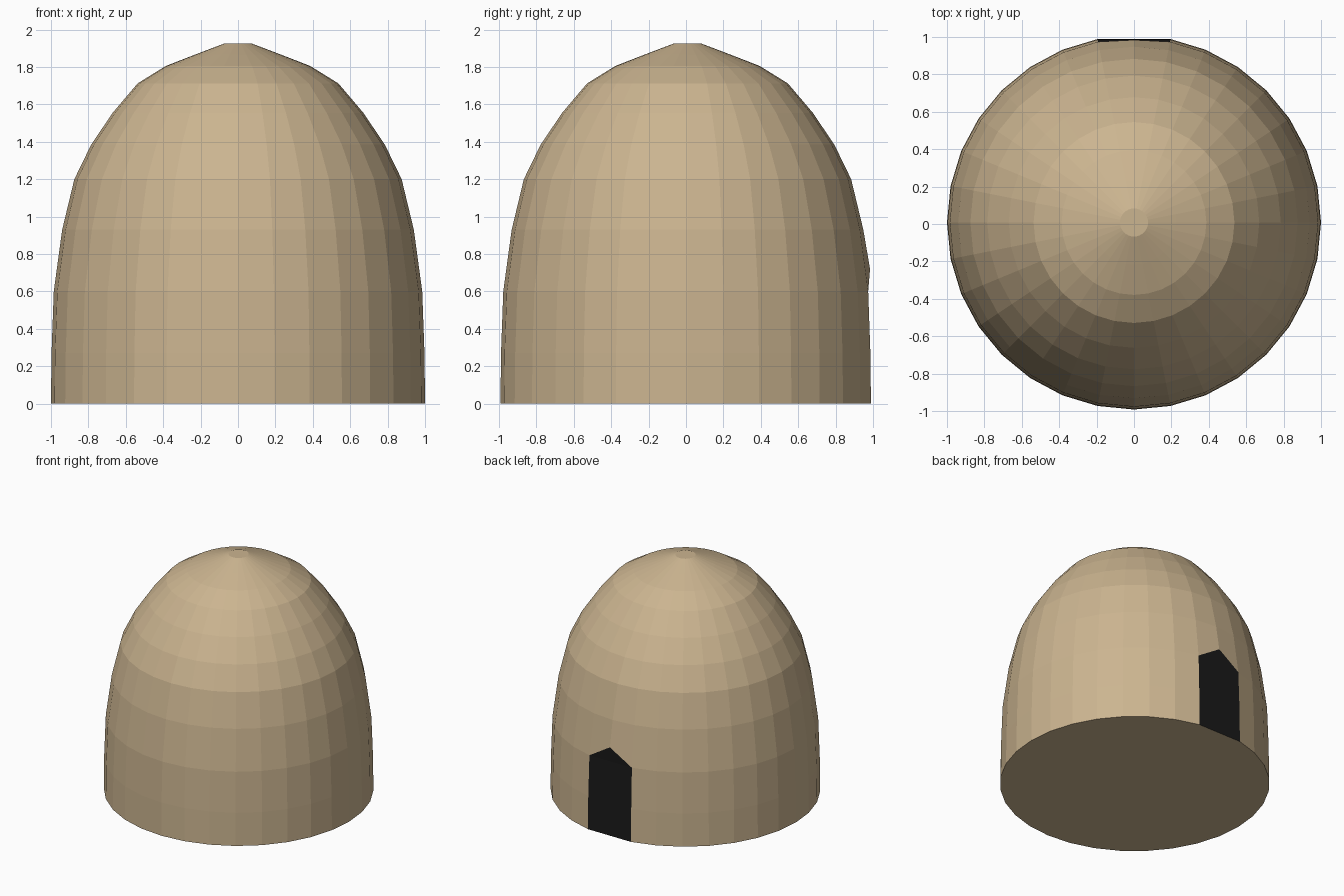
import bpy, bmesh
from math import sin, cos, tau

if "Cube" in bpy.data.objects:
    bpy.data.objects.remove(bpy.data.objects["Cube"])

SIDES = 32
Y_SHIFT = 0.008          # dome axis, so the cut-off back stays centred
PROFILE = [(1.0, 0), (0.997, 0.27), (0.985, 0.6), (0.94, 0.93), (0.875, 1.2),
           (0.785, 1.385), (0.67, 1.555), (0.537, 1.712), (0.387, 1.805),
           (0.225, 1.868), (0.075, 1.925)]
TIP_R, TIP_Z = 0.976, 0.72
BACK = SIDES // 4        # column of points facing +y


def material(name, color):
    m = bpy.data.materials.new(name)
    m.diffuse_color = (*color, 1)
    m.use_nodes = True
    m.node_tree.nodes["Principled BSDF"].inputs["Base Color"].default_value = m.diffuse_color
    return m


def finish(name, bm, mat):
    bmesh.ops.recalc_face_normals(bm, faces=bm.faces)
    mesh = bpy.data.meshes.new(name)
    bm.to_mesh(mesh)
    bm.free()
    mesh.materials.append(mat)
    obj = bpy.data.objects.new(name, mesh)
    bpy.context.collection.objects.link(obj)


def point(row, col):
    r, z = PROFILE[row]
    if row == 2 and col == BACK:     # peak of the doorway
        r, z = TIP_R, TIP_Z
    a = tau * col / SIDES
    return (r * cos(a), r * sin(a) + Y_SHIFT, z)


# Dome shell: stacked rings, leaving out the doorway panels
bm = bmesh.new()
rings = [[bm.verts.new(point(i, j)) for j in range(SIDES)] for i in range(len(PROFILE))]
for i in range(len(PROFILE) - 1):
    for j in range(SIDES):
        if i < 2 and j in (BACK - 1, BACK):
            continue
        k = (j + 1) % SIDES
        bm.faces.new((rings[i][j], rings[i][k], rings[i + 1][k], rings[i + 1][j]))
bm.faces.new(rings[-1])
bm.faces.new([v for j, v in enumerate(rings[0]) if j != BACK])
bmesh.ops.delete(bm, geom=[v for v in bm.verts if not v.link_faces], context='VERTS')
finish("dome_shell", bm, material("straw", (0.60, 0.46, 0.28)))

# Dark doorway: flat panels with a pointed top
bm = bmesh.new()
left = [bm.verts.new(point(i, BACK + 1)) for i in range(3)]
right = [bm.verts.new(point(i, BACK - 1)) for i in range(3)]
tip = bm.verts.new(point(2, BACK))
for i in range(2):
    bm.faces.new((right[i], left[i], left[i + 1], right[i + 1]))
bm.faces.new((right[2], left[2], tip))
finish("doorway", bm, material("dark_opening", (0.01, 0.01, 0.01)))
